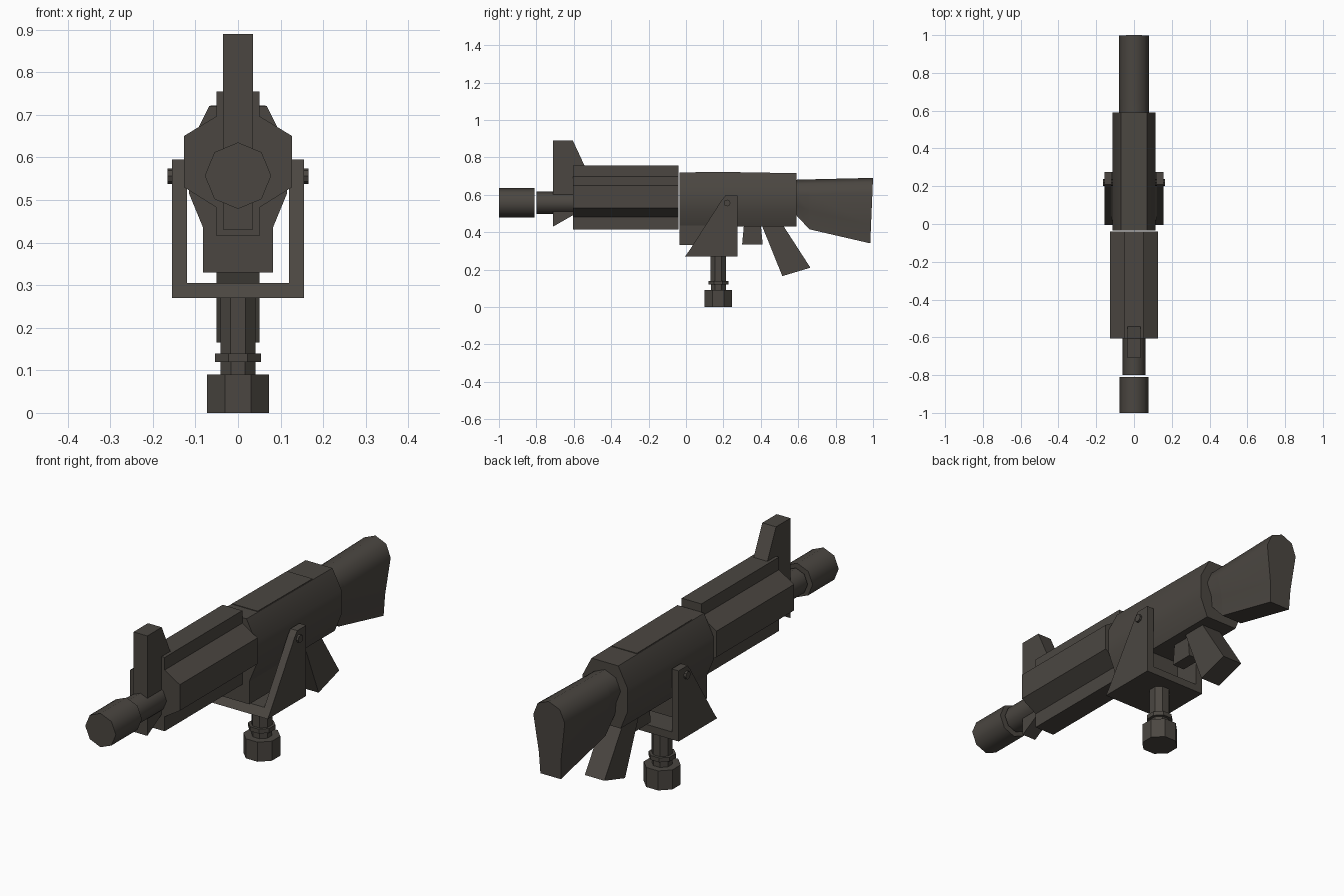
import bpy, bmesh, math
from mathutils import Vector, Matrix

if "Cube" in bpy.data.objects:
    bpy.data.objects.remove(bpy.data.objects["Cube"])

metal = bpy.data.materials.new("dark warm grey")
metal.diffuse_color = (0.070, 0.062, 0.053, 1)
metal.use_nodes = True
metal.node_tree.nodes["Principled BSDF"].inputs["Base Color"].default_value = metal.diffuse_color


def finish(name, bm, smooth=None):
    bmesh.ops.recalc_face_normals(bm, faces=bm.faces[:])
    me = bpy.data.meshes.new(name)
    bm.to_mesh(me)
    bm.free()
    me.materials.append(metal)
    ob = bpy.data.objects.new(name, me)
    bpy.context.collection.objects.link(ob)
    if smooth:
        bpy.ops.object.select_all(action='DESELECT')
        ob.select_set(True)
        bpy.context.view_layer.objects.active = ob
        bpy.ops.object.shade_smooth_by_angle(angle=math.radians(smooth))
    return ob


def loft(name, rings, smooth=None):
    """Join matching rings of points into a closed solid."""
    bm = bmesh.new()
    vs = [[bm.verts.new(p) for p in r] for r in rings]
    n = len(vs[0])
    for a, b in zip(vs, vs[1:]):
        for i in range(n):
            j = (i + 1) % n
            bm.faces.new((a[i], a[j], b[j], b[i]))
    bm.faces.new(vs[0])
    bm.faces.new(vs[-1])
    return finish(name, bm, smooth)


def side_plate(name, pts, x0, x1):
    """Side outline (y, z) extruded along x."""
    return loft(name, [[(x, y, z) for y, z in pts] for x in (x0, x1)])


def mirrored(half):
    """Right half outline, top to bottom, completed on the left."""
    return half + [(-x, z) for x, z in reversed(half) if x > 0]


def body(name, sections, smooth=None):
    """Sections of (y, right half outline) lofted along y."""
    return loft(name, [[(x, y, z) for x, z in mirrored(h)] for y, h in sections], smooth)


def rod(name, start, end, r, sides=8, turn=0.0, smooth=None):
    a, b = Vector(start), Vector(end)
    bm = bmesh.new()
    m = (Matrix.Translation((a + b) / 2)
         @ (b - a).to_track_quat('Z', 'Y').to_matrix().to_4x4()
         @ Matrix.Rotation(turn, 4, 'Z'))
    bmesh.ops.create_cone(bm, cap_ends=True, segments=sides, radius1=r, radius2=r,
                          depth=(b - a).length, matrix=m)
    return finish(name, bm, smooth)


# Barrel and muzzle
rod("muzzle", (0, -1, 0.557), (0, -0.81, 0.557), 0.078, smooth=50)
rod("barrel", (0, -0.80, 0.557), (0, -0.55, 0.557), 0.06, smooth=50)

# Front sight with a lower bracket
side_plate("front_sight", [(-0.71, 0.89), (-0.605, 0.89), (-0.54, 0.75), (-0.54, 0.49),
                           (-0.605, 0.49), (-0.71, 0.43)], -0.035, 0.035)

# Handguard with top and bottom rails
guard = [(0.05, 0.755), (0.05, 0.697), (0.127, 0.65), (0.127, 0.53), (0.05, 0.482), (0.05, 0.415)]
body("handguard", [(-0.605, guard), (-0.04, guard)])

# Receiver, magazine well and top cover
recv = [(0.068, 0.72), (0.115, 0.625), (0.115, 0.515), (0.08, 0.43)]
body("receiver", [(-0.035, recv), (0.59, [(x, z - 0.005 * (z > 0.7)) for x, z in recv])], 50)
side_plate("magazine_well", [(-0.035, 0.52), (0.2, 0.52), (0.2, 0.33), (-0.035, 0.33)], -0.082, 0.082)
side_plate("top_cover", [(0.05, 0.722), (0.45, 0.719), (0.45, 0.712), (0.05, 0.712)], -0.065, 0.065)

# Trigger guard and grip
side_plate("trigger_guard", [(0.31, 0.44), (0.30, 0.335), (0.41, 0.335), (0.40, 0.44)], -0.03, 0.03)
side_plate("grip", [(0.40, 0.45), (0.51, 0.45), (0.665, 0.21), (0.515, 0.165)], -0.05, 0.05)


# Shoulder stock: rounded top, narrowing downward
def stock_section(top, low):
    return [(0, top), (0.056, top - 0.023), (0.08, top - 0.08), (0.057, min(top - 0.137, low + 0.1)),
            (0.052, low)]


body("stock", [(0.57, stock_section(0.68, 0.49)), (0.59, stock_section(0.68, 0.49)),
               (0.66, stock_section(0.682, 0.415)),
               (0.985, stock_section(0.69, 0.34)), (1.0, stock_section(0.69, 0.43))][:3] , 50)
rear = stock_section(0.69, 0.34)
start = stock_section(0.682, 0.415)
rings = [[(x, 0.66, z) for x, z in mirrored(start)],
         [(x, 0.985 + 0.015 * (z - 0.34) / 0.35, z) for x, z in mirrored(rear)]]
loft("stock_butt", rings, 50)

# Yoke: base plate, two arms and pivot bolts
side_plate("yoke_base", [(-0.005, 0.27), (0.275, 0.27), (0.275, 0.305), (0.02, 0.305)], -0.155, 0.155)
arm = [(0.02, 0.305), (0.275, 0.305), (0.275, 0.595), (0.21, 0.595), (0.19, 0.57)]
for s, side in ((-1, "left"), (1, "right")):
    side_plate("yoke_arm_" + side, arm, s * 0.12, s * 0.155)
    rod("pivot_bolt_" + side, (s * 0.10, 0.22, 0.556), (s * 0.165, 0.22, 0.556), 0.018)

# Mounting post stack
for name, z0, z1, r in (("post_foot", 0, 0.09, 0.079), ("post_neck", 0.09, 0.12, 0.044),
                        ("post_collar", 0.12, 0.14, 0.058), ("post", 0.14, 0.28, 0.045)):
    rod(name, (0, 0.173, z0), (0, 0.173, z1), r, turn=math.pi / 8)
